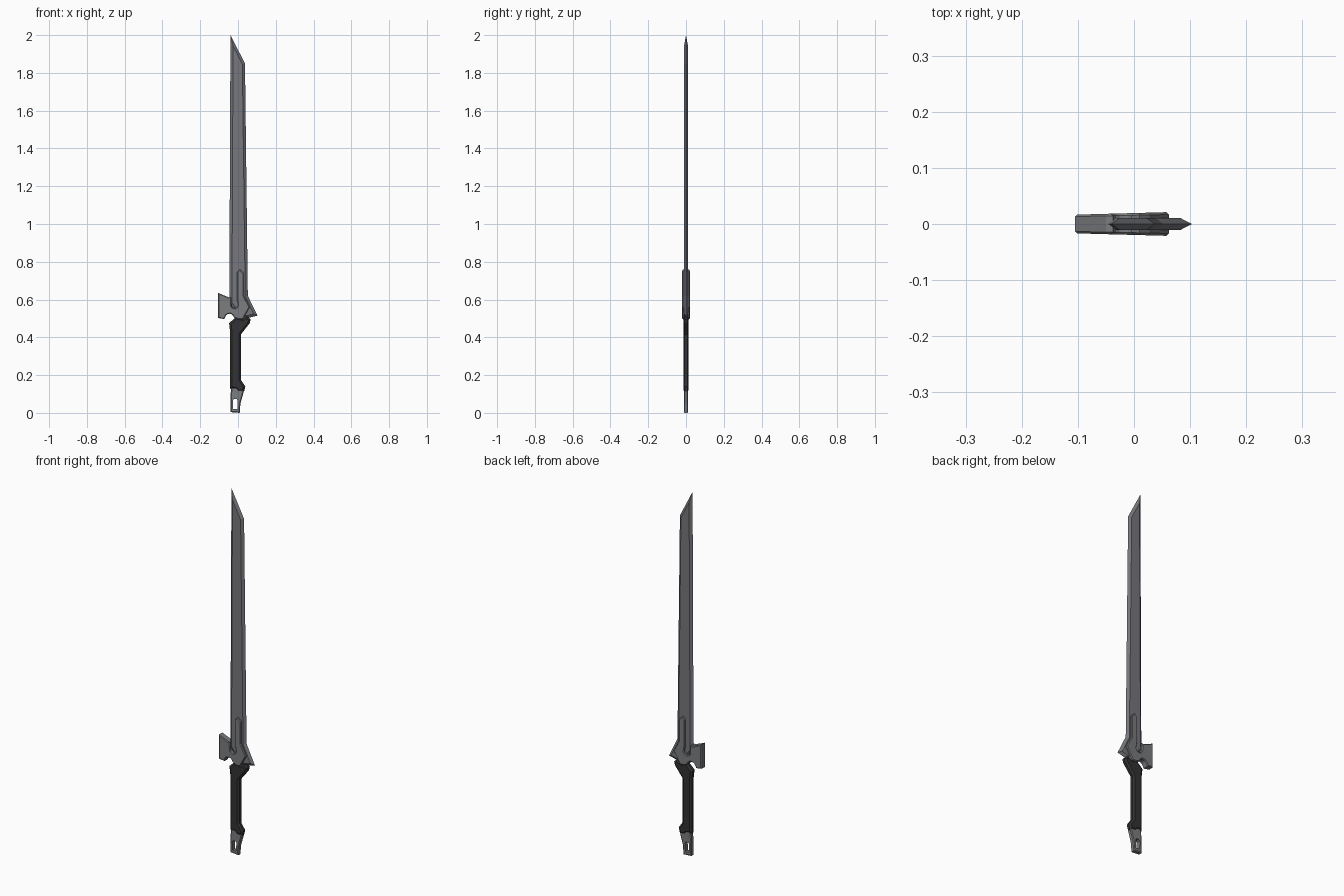
import bpy, bmesh, math
from mathutils import Vector

if "Cube" in bpy.data.objects:
    bpy.data.objects.remove(bpy.data.objects["Cube"])


def material(name, rgb):
    m = bpy.data.materials.new(name)
    m.diffuse_color = (*rgb, 1)
    m.use_nodes = True
    m.node_tree.nodes["Principled BSDF"].inputs["Base Color"].default_value = m.diffuse_color
    return m


STEEL = material("blade steel", (0.185, 0.187, 0.205))
METAL = material("guard grey", (0.2, 0.205, 0.215))
GRIP = material("dark grip", (0.032, 0.032, 0.033))


def arc(cx, cz, r, a0, a1, n):
    """Points of an arc in the x-z plane, angles in degrees."""
    return [(cx + r * math.cos(math.radians(a0 + (a1 - a0) * i / n)),
             cz + r * math.sin(math.radians(a0 + (a1 - a0) * i / n))) for i in range(n + 1)]


def inset(pts, d):
    """Mitred inward offset of a clockwise outline."""
    out = []
    for i, p in enumerate(pts):
        p = Vector(p)
        a = (p - Vector(pts[i - 1])).normalized()
        b = (Vector(pts[(i + 1) % len(pts)]) - p).normalized()
        na, nb = Vector((a.y, -a.x)), Vector((b.y, -b.x))
        out.append(p + (na + nb) * (d / max(0.1, 1 + na.dot(nb))))
    return out


def plate(name, pts, half, rim, bevel, mat, taper=0.0):
    """Flat part with bevelled rim: rim half-thickness outside, half inside."""
    inner = inset(pts, bevel)
    layers = [(inner, -half), (pts, -rim), (pts, rim), (inner, half)]
    if rim == 0:
        layers.pop(2)
    bm = bmesh.new()
    loops = [[bm.verts.new((x, y * (1 + taper * x), z)) for x, z in ring] for ring, y in layers]
    n = len(pts)
    for lo, hi in zip(loops, loops[1:]):
        for i in range(n):
            j = (i + 1) % n
            bm.faces.new((lo[i], lo[j], hi[j], hi[i]))
    bm.faces.new(loops[0])
    bm.faces.new(loops[-1])
    bmesh.ops.recalc_face_normals(bm, faces=bm.faces)
    me = bpy.data.meshes.new(name)
    bm.to_mesh(me)
    bm.free()
    me.materials.append(mat)
    ob = bpy.data.objects.new(name, me)
    bpy.context.collection.objects.link(ob)
    return ob


# Blade with slanted tip and a spur beside the guard
plate("blade", [(-0.04, 2.0), (0.037, 1.85), (0.052, 0.62), (0.103, 0.515),
                (0.045, 0.5), (0.0, 0.52), (-0.046, 0.58)],
      0.0105, 0.0, 0.014, STEEL)

# Guard: side block, hooked cut-out, rail up the blade, finger notch below
guard = [(-0.105, 0.635), (-0.05, 0.612), (-0.037, 0.612)]
guard += arc(-0.018, 0.572, 0.018, 170, 370, 8)
guard += [(-0.005, 0.6), (-0.005, 0.745), (0.01, 0.76), (0.03, 0.74), (0.03, 0.62),
          (0.062, 0.56), (0.025, 0.495), (0.0, 0.495)]
guard += arc(-0.045, 0.502, 0.023, 10, 165, 6)
guard += [(-0.072, 0.497), (-0.105, 0.502)]
plate("guard", guard, 0.0195, 0.0155, 0.004, METAL, taper=1.4)

# Grip with flared top and bottom
plate("grip", [(-0.047, 0.475), (-0.012, 0.507), (0.025, 0.5), (0.048, 0.512), (0.067, 0.495),
               (0.062, 0.475), (0.015, 0.415), (0.015, 0.175), (0.039, 0.14), (0.032, 0.112),
               (0.0, 0.112), (-0.012, 0.125), (-0.042, 0.128), (-0.042, 0.43)],
      0.0145, 0.007, 0.01, GRIP)

# Pommel with lanyard slot
pommel = plate("pommel", [(-0.036, 0.135), (0.03, 0.135), (0.03, 0.11), (0.013, 0.05),
                          (0.009, 0.0), (-0.039, 0.004), (-0.039, 0.1)],
               0.0115, 0.008, 0.005, METAL)
slot = plate("slot_cutter", [(-0.027, 0.066), (-0.022, 0.073), (-0.006, 0.073), (-0.002, 0.066),
                             (-0.004, 0.02), (-0.026, 0.02)],
             0.05, 0.045, 0.001, METAL)
slot.hide_render = True
cut = pommel.modifiers.new("slot", 'BOOLEAN')
cut.operation = 'DIFFERENCE'
cut.object = slot
cut.solver = 'EXACT'
bpy.context.view_layer.objects.active = pommel
bpy.ops.object.modifier_apply(modifier=cut.name)
bpy.data.objects.remove(slot)
